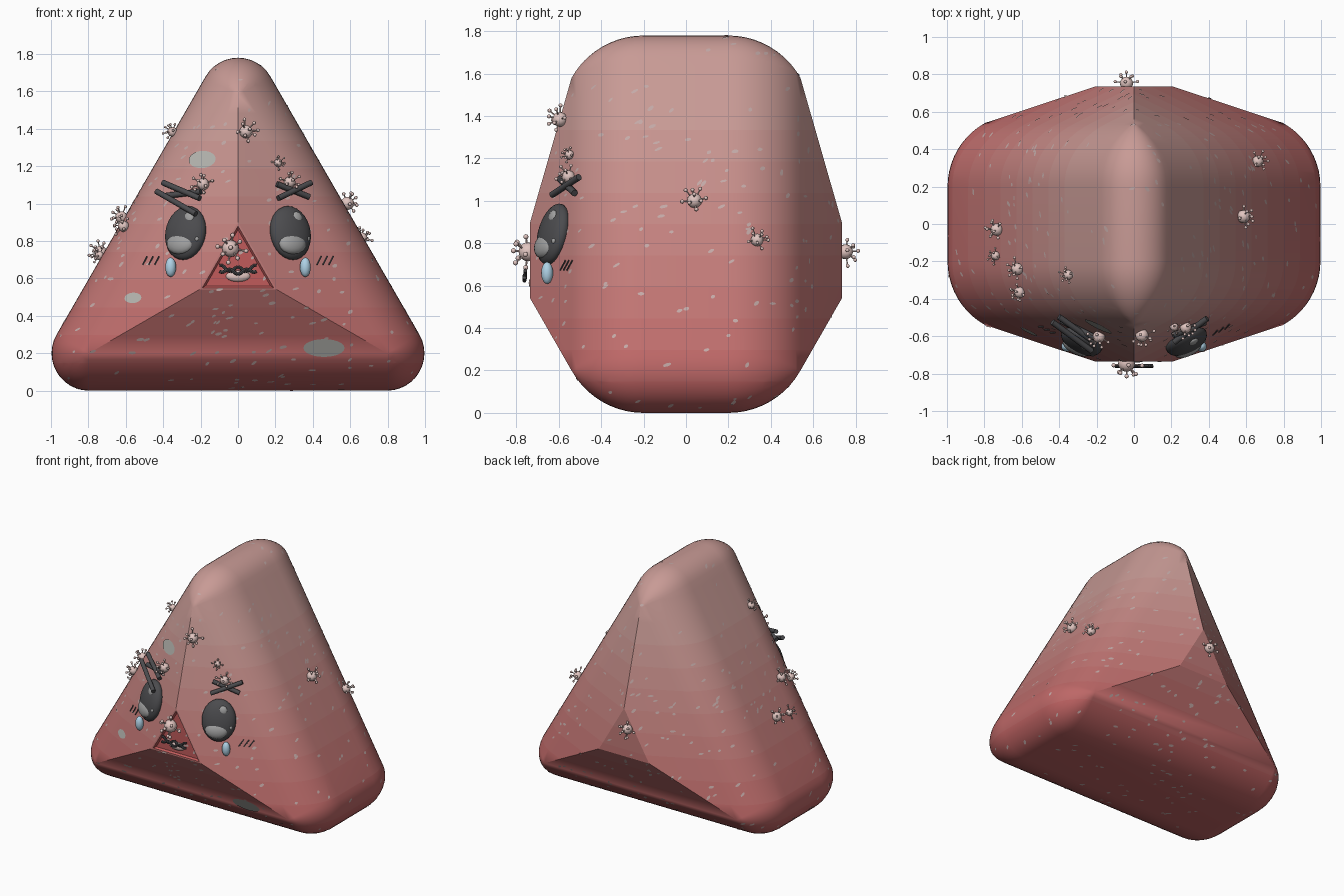
import bpy, bmesh, math, random
from mathutils import Vector, Matrix
from mathutils.bvhtree import BVHTree

if "Cube" in bpy.data.objects:
    bpy.data.objects.remove(bpy.data.objects["Cube"])

random.seed(4)


def material(name, rgb):
    m = bpy.data.materials.new(name)
    m.diffuse_color = [c ** 2.2 for c in rgb] + [1]
    m.use_nodes = True
    m.node_tree.nodes["Principled BSDF"].inputs["Base Color"].default_value = m.diffuse_color
    return m


def finish(name, bm, mats, angle=25):
    me = bpy.data.meshes.new(name)
    bm.to_mesh(me)
    for m in mats:
        me.materials.append(m)
    for p in me.polygons:
        p.use_smooth = True
    me.set_sharp_from_angle(angle=math.radians(angle))
    ob = bpy.data.objects.new(name, me)
    bpy.context.collection.objects.link(ob)
    return ob


def ball(bm, mat, radii, seg=16):
    bmesh.ops.create_uvsphere(bm, u_segments=seg, v_segments=seg * 5 // 8, radius=1,
                              matrix=mat @ Matrix.Diagonal((*radii, 1)))


def rod(bm, a, b, r, seg=8):
    d = b - a
    m = Matrix.Translation((a + b) / 2) @ d.to_track_quat('Z', 'Y').to_matrix().to_4x4()
    bmesh.ops.create_cone(bm, cap_ends=True, segments=seg, radius1=r, radius2=r,
                          depth=d.length, matrix=m)


# Body: rounded triangle outlines inset by t at depth y, lofted back to front
INR, ROUND, MID = 0.66, 0.2, 0.66


def ring(t, y):
    pts = []
    for a in (90, 210, 330):
        c = 2 * (INR - max(t, ROUND))
        r = max(ROUND - t, 0)
        for k in range(13):
            b = math.radians(a - 60 + 10 * k)
            pts.append((c * math.cos(math.radians(a)) + r * math.cos(b), y,
                        MID + c * math.sin(math.radians(a)) + r * math.sin(b)))
    return pts


R, END = 0.389, math.radians(60.9)
half = [(R * (1 - math.cos(END * i / 10)), 0.2 + R * math.sin(END * i / 10)) for i in range(11)]
half[-1] = (0.2, 0.54)
half.append((0.54, 0.735))
profile = [(t, y) for t, y in reversed(half)] + [(t, -y) for t, y in half]
profile += [(0.55, -0.735), (0.56, -0.722)]          # recessed face panel

body = bmesh.new()
rings = [[body.verts.new(p) for p in ring(t, y)] for t, y in profile]
for r0, r1 in zip(rings, rings[1:]):
    for i in range(len(r0)):
        j = (i + 1) % len(r0)
        body.faces.new((r0[i], r0[j], r1[j], r1[i]))
body.faces.new(rings[0])
body.faces.new(rings[-1])
bmesh.ops.remove_doubles(body, verts=body.verts, dist=1e-4)
bmesh.ops.recalc_face_normals(body, faces=body.faces)
tree = BVHTree.FromBMesh(body)

# Body colour fades from red below to pale pink above, in bands
BANDS = 12
for i in range(1, BANDS):
    bmesh.ops.bisect_plane(body, geom=body.verts[:] + body.edges[:] + body.faces[:],
                           plane_co=(0, 0, 1.78 * i / BANDS), plane_no=(0, 0, 1))
for f in body.faces:
    c = f.calc_center_median()
    f.material_index = min(BANDS - 1, int(c.z / 1.78 * BANDS))
    if c.y < -0.715 and abs(c.x) < 0.21 and f.normal.y < -0.3 and c.y > -0.7349:
        f.material_index = BANDS
mats = []
for i in range(BANDS):
    k = min(1, i / (BANDS - 3))
    mats.append(material("body_band", (0.73 + 0.05 * k, 0.38 + 0.22 * k, 0.38 + 0.20 * k)))
mats.append(material("panel_red", (0.75, 0.36, 0.36)))
finish("body", body, mats)


# Surface frames: x right, y up the surface, z outward
def frame(view, a, b, lift=0.0):
    start, d = {"front": ((a, -3, b), (0, 1, 0)), "back": ((a, 3, b), (0, -1, 0)),
                "top": ((a, b, 3), (0, 0, -1))}[view]
    p, n, _, _ = tree.ray_cast(Vector(start), Vector(d))
    return make_frame(p + n * lift, n)


def make_frame(p, n):
    up = Vector((0, 0, 1)) if abs(n.z) < 0.95 else Vector((0, 1, 0))
    y = (up - n * up.dot(n)).normalized()
    x = y.cross(n)
    m = Matrix((x, y, n)).transposed().to_4x4()
    m.translation = p
    return m


dark = material("charcoal", (0.30, 0.30, 0.31))
grey = material("eye_grey", (0.62, 0.62, 0.62))
blue = material("tear_blue", (0.68, 0.82, 0.90))
pale = material("speckle", (0.76, 0.66, 0.65))
patch_mat = material("patch", (0.70, 0.70, 0.68))
cream = material("spore_pink", (0.88, 0.77, 0.75))

# Eyes with lower lid and glints, tears and cheek strokes
for s, side in ((-1, "left"), (1, "right")):
    f = frame("front", 0.275 * s, 0.84, 0.012)
    bm = bmesh.new()
    ball(bm, f, (0.118, 0.148, 0.058), 28)
    finish(side + "_eye", bm, [dark], 40)
    bm = bmesh.new()
    for x, y, z, r in ((-0.01, -0.065, 0.028, (0.08, 0.06, 0.034)),
                       (0.03, 0.075, 0.038, (0.03, 0.033, 0.015)),
                       (0.085, -0.04, 0.03, (0.012, 0.014, 0.01))):
        ball(bm, f @ Matrix.Translation((x, y, z)), r)
    finish(side + "_eye_glints", bm, [grey], 40)
    bm = bmesh.new()
    ball(bm, Matrix.Translation((0.36 * s, -0.655, 0.66)), (0.029, 0.028, 0.052))
    finish(side + "_tear", bm, [blue], 40)
    bm = bmesh.new()
    for k in range(3):
        x = 0.465 * s + (k - 1) * 0.032
        rod(bm, frame("front", x - 0.012, 0.672, 0.003).translation,
            frame("front", x + 0.012, 0.718, 0.003).translation, 0.004, 6)
    finish(side + "_cheek_strokes", bm, [dark], 40)

# Brows made of crossed sticks
sticks = {"left": ((-0.38, 1.10, -0.19, 1.02, 0.035), (-0.38, 1.035, -0.19, 1.06, 0.02),
                   (-0.40, 1.045, -0.20, 0.93, 0.06)),
          "right": ((0.20, 1.02, 0.37, 1.10, 0.035), (0.20, 1.10, 0.37, 1.03, 0.02))}
for side, items in sticks.items():
    bm = bmesh.new()
    for x0, z0, x1, z1, lift in items:
        rod(bm, frame("front", x0, z0, lift).translation,
            frame("front", x1, z1, lift).translation, 0.016)
    finish(side + "_brow", bm, [dark], 50)

# Wavy mouth strands and lower lip
bm = bmesh.new()
for amp, z, y in ((0.014, 0.648, -0.758), (-0.012, 0.635, -0.762)):
    pts = []
    for i in range(25):
        u = i / 12 - 1
        pts.append(Vector((0.1 * u, y, z + amp * math.cos(u * 7) + 0.012 * u * u)))
    for a, b in zip(pts, pts[1:]):
        rod(bm, a, b, 0.009)
finish("mouth", bm, [dark], 40)
bm = bmesh.new()
ball(bm, Matrix.Translation((0, -0.722, 0.612)), (0.065, 0.02, 0.03))
finish("lower_lip", bm, [cream], 40)


# Spiky spores: ball, short stalks and knobs
def spore(view, a, b, r):
    f = frame(view, a, b, r * 0.5)
    bm = bmesh.new()
    ball(bm, f, (r, r, r))
    turn = random.random() * 6
    for k in range(9):
        el = (0.15, 0.75)[k % 2] if k else 1.5
        az = turn + k * math.tau / 8
        d = Vector((math.cos(az) * math.cos(el), math.sin(az) * math.cos(el), math.sin(el)))
        tip = f @ (d * r * random.uniform(1.5, 2.0))
        rod(bm, f.translation, tip, r * 0.1, 6)
        ball(bm, Matrix.Translation(tip), [r * 0.27] * 3, 8)
    finish("spore", bm, [cream], 40)


for s in (("front", -0.04, 0.76, 0.045), ("front", 0.035, 1.38, 0.035),
          ("front", -0.18, 1.10, 0.033), ("front", 0.27, 1.11, 0.031),
          ("front", 0.21, 1.215, 0.022), ("top", -0.34, -0.27, 0.026),
          ("top", -0.72, -0.03, 0.033), ("top", -0.73, -0.17, 0.024),
          ("top", -0.61, -0.24, 0.032), ("top", -0.60, -0.36, 0.030),
          ("top", 0.57, 0.04, 0.035), ("top", 0.65, 0.33, 0.030),
          ("back", -0.04, 0.76, 0.035)):
    spore(*s)


# Flat surface marks: small speckles and three larger patches
def disc(bm, f, rx, ry, seg):
    bmesh.ops.create_circle(bm, cap_ends=True, segments=seg, radius=1,
                            matrix=f @ Matrix.Diagonal((rx, ry, 1, 1)))


bm = bmesh.new()
for k in range(420):
    d = Vector((random.gauss(0, 1), random.gauss(0, 1), random.gauss(0, 1))).normalized()
    p, n, _, _ = tree.ray_cast(Vector((0, 0, MID)) + d * 3, -d)
    disc(bm, make_frame(p + n * 0.002, n) @ Matrix.Rotation(random.uniform(0, 1), 4, 'Z'),
         random.uniform(0.01, 0.022), random.uniform(0.006, 0.01), 8)
finish("speckles", bm, [pale])
bm = bmesh.new()
for x, z, rx, ry in ((-0.19, 1.235, 0.08, 0.048), (-0.56, 0.495, 0.05, 0.029),
                     (0.46, 0.23, 0.11, 0.055)):
    disc(bm, frame("front", x, z, 0.004), rx, ry, 24)
finish("patches", bm, [patch_mat])
